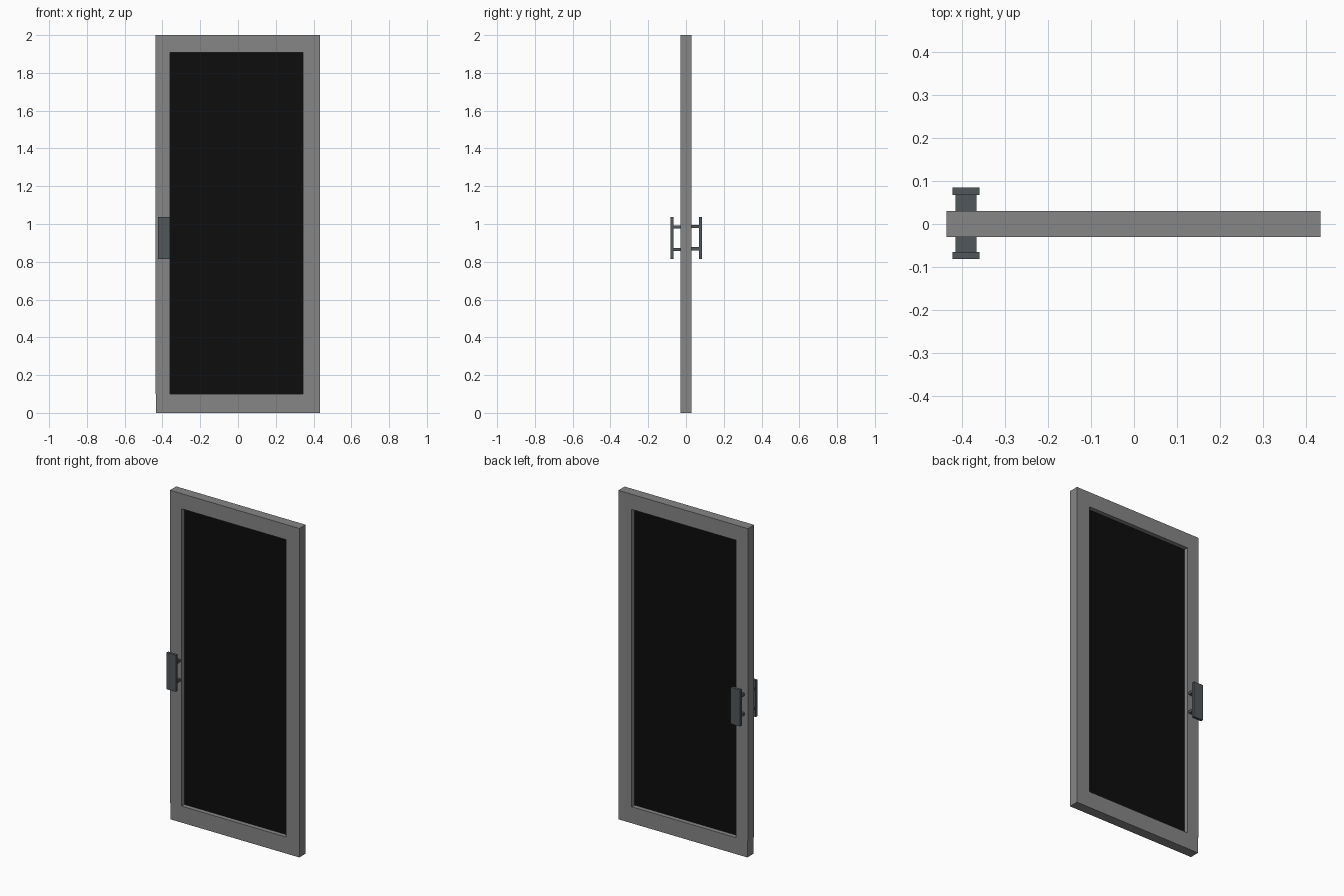
import bpy

if "Cube" in bpy.data.objects:
    bpy.data.objects.remove(bpy.data.objects["Cube"])


def material(name, rgb):
    m = bpy.data.materials.new(name)
    m.diffuse_color = (*rgb, 1)
    m.use_nodes = True
    m.node_tree.nodes["Principled BSDF"].inputs["Base Color"].default_value = m.diffuse_color
    return m


GREY = material("grey_metal", (0.24, 0.24, 0.24))
BLACK = material("black_glass", (0.004, 0.004, 0.004))
STEEL = material("dark_steel", (0.083, 0.095, 0.105))


def box(name, x, y, z, mat):
    """Box from (min, max) ranges."""
    bpy.ops.mesh.primitive_cube_add(
        size=1, location=[(a + b) / 2 for a, b in (x, y, z)])
    o = bpy.context.object
    o.name = name
    o.scale = [b - a for a, b in (x, y, z)]
    bpy.ops.object.transform_apply(location=False, rotation=False, scale=True)
    o.data.materials.append(mat)
    return o


# Door frame: two stiles and two rails
D = (-0.03, 0.03)
box("left_stile", (-0.437, -0.359), D, (0.1, 2.0), GREY)
box("right_stile", (0.344, 0.434), D, (0.1, 2.0), GREY)
box("top_rail", (-0.359, 0.344), D, (1.908, 2.0), GREY)
box("bottom_rail", (-0.434, 0.434), D, (0.0, 0.1), GREY)

# Glass pane in the middle of the frame
box("glass_pane", (-0.359, 0.344), (-0.003, 0.003), (0.1, 1.908), BLACK)

# Pull handles, front and back, each on two flat posts
for side, inner, outer, dz in (("front", -0.065, -0.082, 0.0),
                               ("back", 0.068, 0.085, 0.004)):
    s = -1 if side == "front" else 1
    box(side + "_handle_plate", (-0.423, -0.360),
        tuple(sorted((inner, outer))), (0.814, 1.036), STEEL)
    for label, z in (("lower", 0.865), ("upper", 0.983)):
        box(f"{side}_{label}_handle_post", (-0.416, -0.367),
            tuple(sorted((s * 0.03, inner))),
            (z + dz - 0.008, z + dz + 0.008), STEEL)
